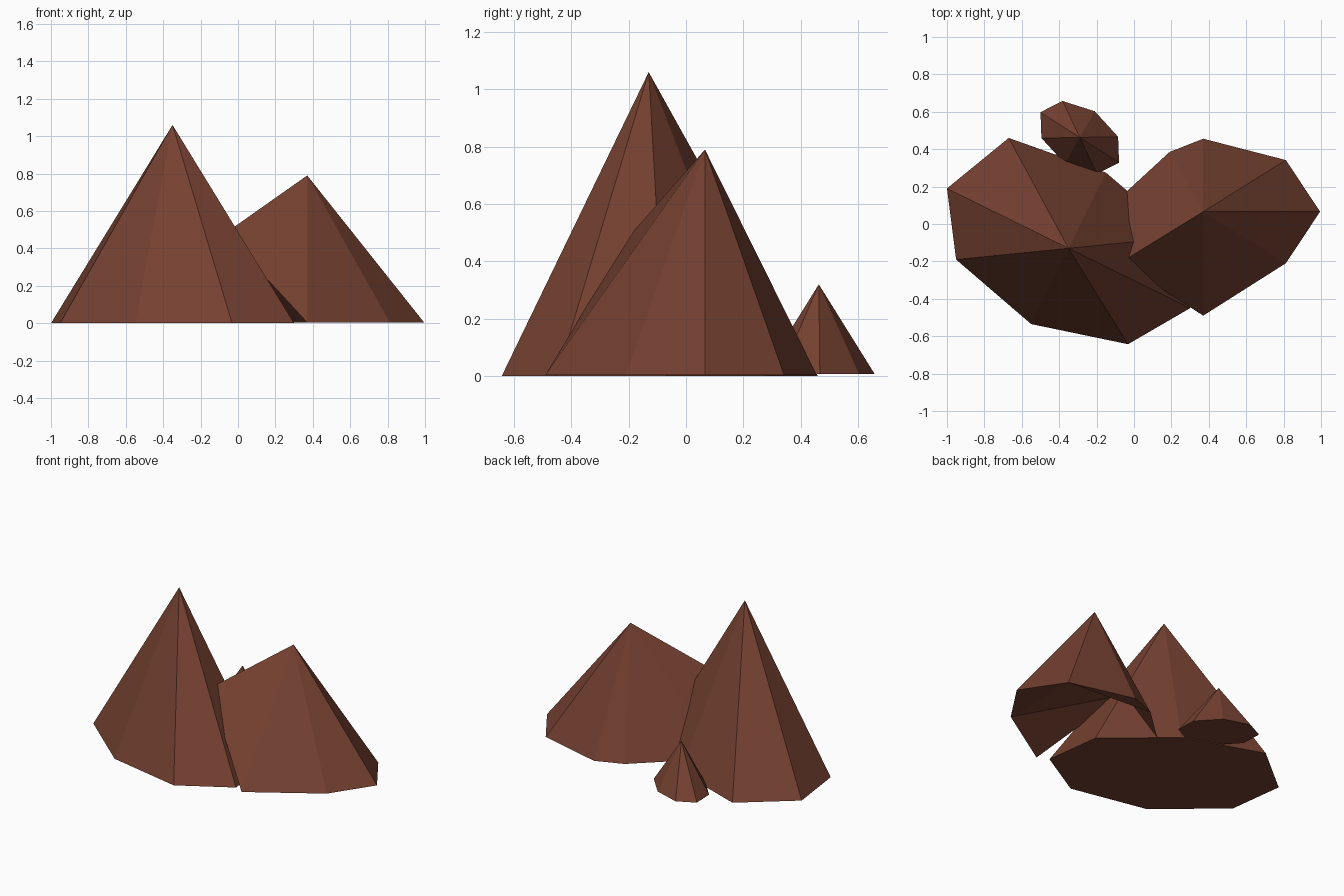
import bpy
import bmesh
import math

if "Cube" in bpy.data.objects:
    bpy.data.objects.remove(bpy.data.objects["Cube"])

brown = bpy.data.materials.new("reddish brown rock")
brown.diffuse_color = (0.18, 0.053, 0.031, 1.0)
brown.use_nodes = True
brown.node_tree.nodes["Principled BSDF"].inputs["Base Color"].default_value = brown.diffuse_color


def peak(name, apex, u, v, base_z=0.0, moved=None, base=None):
    """Eight-sided skewed pyramid. u and v are the half-axes of its rim,
    moved replaces single rim points, base lists the underside faces."""
    bm = bmesh.new()
    rim = []
    for k in range(8):
        c, s = math.cos(k * math.pi / 4), math.sin(k * math.pi / 4)
        co = (apex[0] + c * u[0] + s * v[0],
              apex[1] + c * u[1] + s * v[1], base_z)
        rim.append(bm.verts.new((moved or {}).get(k, co)))
    top = bm.verts.new(apex)
    for k in range(8):
        bm.faces.new((rim[k], rim[(k + 1) % 8], top))
    for face in base or [range(8)]:
        bm.faces.new([rim[k] for k in reversed(face)])
    mesh = bpy.data.meshes.new(name)
    bm.to_mesh(mesh)
    bm.free()
    mesh.materials.append(brown)
    obj = bpy.data.objects.new(name, mesh)
    bpy.context.collection.objects.link(obj)
    return obj


# Tallest peak on the left
peak("tall_peak", (-0.35, -0.13, 1.06), (-0.65, 0.32), (-0.20, -0.405),
     moved={7: (-0.67, 0.46, 0.0)})

# Broad peak on the right, with one rim corner lifted into the tall peak
peak("broad_peak", (0.37, 0.066, 0.79), (0.625, 0.0), (0.0, 0.39), base_z=0.004,
     moved={3: (0.19, 0.385, 0.004), 4: (-0.25, -0.02, 0.004),
            5: (-0.07, -0.205, 0.48), 6: (0.37, -0.49, 0.004)},
     base=[(1, 2, 3), (7, 0, 1), (5, 1, 3), (5, 7, 1), (5, 6, 7), (5, 3, 4)])

# Small peak at the back
peak("small_peak", (-0.29, 0.463, 0.32), (0.21, -0.135), (0.08, 0.14), base_z=0.008)
